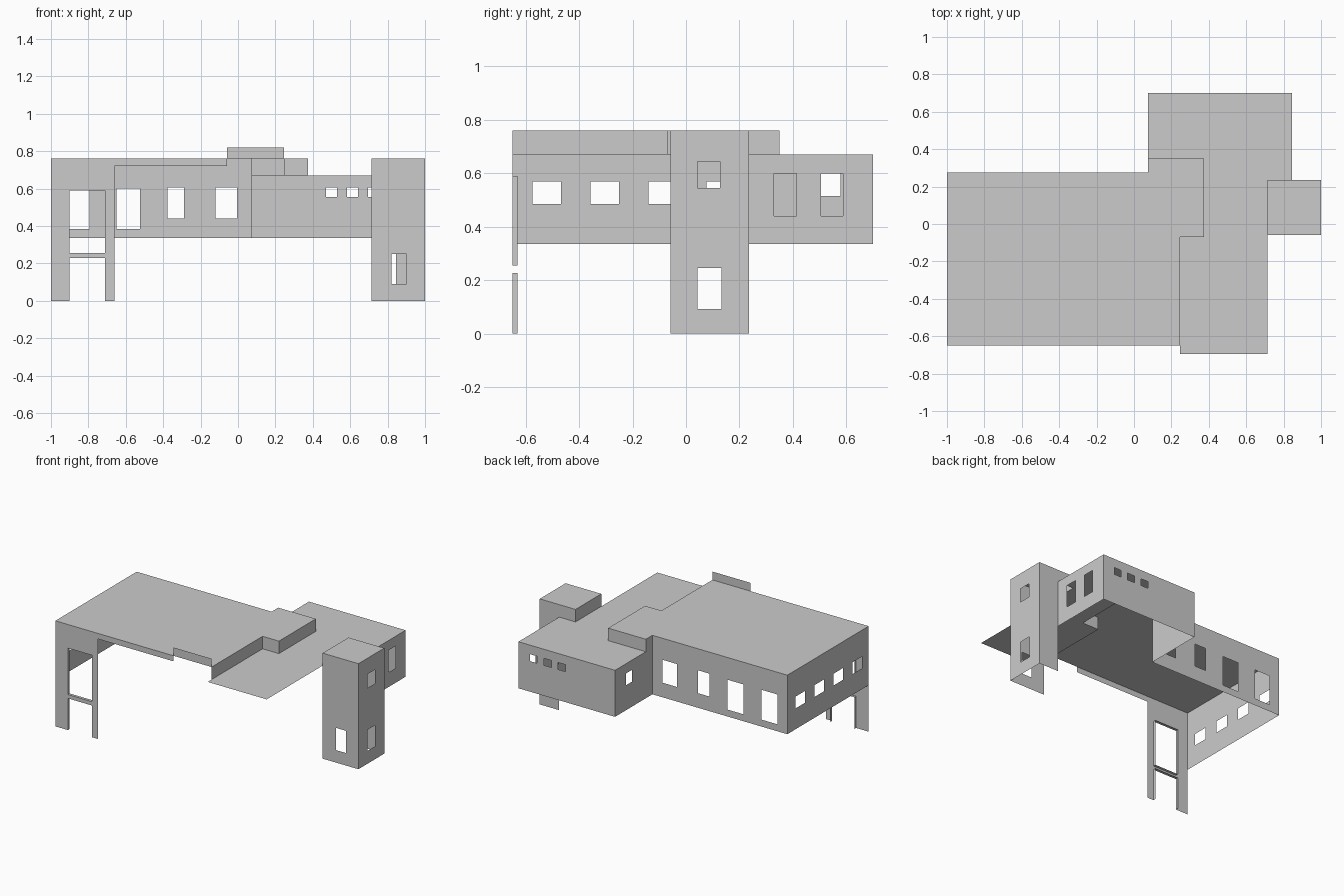
import bpy

if "Cube" in bpy.data.objects:
    bpy.data.objects.remove(bpy.data.objects["Cube"])

ROOF, LOW, SILL = 0.76, 0.67, 0.335
# plan lines
W, E = -1.0, 1.0
FRONT, BACK = -0.65, 0.275
TX, TY0, TY1 = 0.715, -0.058, 0.236     # tower west, front, back
BX0, BX1, BY = 0.075, 0.845, 0.70       # rear block


def make(name, faces):
    """Build an object from a list of faces given as point lists, sharing points."""
    index, polys = {}, []
    for f in faces:
        polys.append([index.setdefault(tuple(round(c, 5) for c in p), len(index)) for p in f])
    # setdefault evaluates len(index) before insertion, so indices are sequential
    me = bpy.data.meshes.new(name)
    me.from_pydata(list(index), [], polys)
    me.update()
    ob = bpy.data.objects.new(name, me)
    bpy.context.collection.objects.link(ob)
    return ob


def wall(name, side, pos, u0, u1, z0, z1, holes=(), reveal=0.0):
    """Thin wall facing 'front', 'back', 'left' or 'right' with (u0, u1, z0, z1) openings."""
    def pt(u, z, d=0.0):
        return (u, pos + d, z) if side in ('front', 'back') else (pos + d, u, z)

    us = sorted({u0, u1} | {u for h in holes for u in h[:2]})
    zs = sorted({z0, z1} | {z for h in holes for z in h[2:]})
    faces = []
    for a, b in zip(us, us[1:]):
        for c, d in zip(zs, zs[1:]):
            u, z = (a + b) / 2, (c + d) / 2
            if any(h[0] < u < h[1] and h[2] < z < h[3] for h in holes):
                continue
            q = [pt(a, c), pt(b, c), pt(b, d), pt(a, d)]
            faces.append(q if side in ('front', 'right') else q[::-1])
    # inner returns around each opening
    if reveal:
        for a, b, c, d in holes:
            ring = [(a, c), (b, c), (b, d), (a, d)]
            for p, q in zip(ring, ring[1:] + ring[:1]):
                if p[1] == q[1] == z0:
                    continue
                faces.append([pt(*p), pt(*q), pt(*q, reveal), pt(*p, reveal)])
    return make(name, faces)


def slab(name, z, outline):
    """Flat roof sheet from a counter-clockwise plan outline."""
    return make(name, [[(x, y, z) for x, y in outline]])


# roofs
slab("main_roof", ROOF, [(W, FRONT), (0.245, FRONT), (0.245, -0.07), (0.375, -0.07),
                         (0.375, 0.35), (BX0, 0.35), (BX0, BACK), (W, BACK)])
slab("low_roof", LOW, [(0.245, -0.695), (TX, -0.695), (TX, TY1), (BX1, TY1), (BX1, BY),
                       (BX0, BY), (BX0, 0.35), (0.375, 0.35), (0.375, -0.07), (0.245, -0.07)])
slab("tower_roof", ROOF, [(TX, TY0), (E, TY0), (E, TY1), (TX, TY1)])

# steps between the two roof levels
wall("roof_step_front_side", 'right', 0.245, FRONT, -0.07, LOW, ROOF)
wall("roof_step_front", 'front', -0.07, 0.245, 0.375, LOW, ROOF)
wall("roof_step_side", 'right', 0.375, -0.07, 0.35, LOW, ROOF)
wall("roof_step_back", 'back', 0.35, BX0, 0.375, LOW, ROOF)
wall("roof_step_corner", 'left', BX0, BACK, 0.35, LOW, ROOF)

# front edge: framed entrance, fascia and parapet
wall("entrance_frame", 'front', FRONT, W, -0.66, 0, ROOF,
     [(-0.9, -0.71, 0, 0.228), (-0.9, -0.71, 0.256, 0.59)], reveal=0.02)
wall("front_fascia", 'front', FRONT, -0.66, -0.06, 0.72, ROOF)
wall("front_parapet", 'front', FRONT, -0.06, 0.245, ROOF, 0.82)

# main walls
wall("west_wall", 'left', W, FRONT, BACK, SILL, ROOF,
     [(-0.575 + 0.217 * i, -0.467 + 0.217 * i, 0.485, 0.57) for i in range(4)])
wall("back_wall", 'back', BACK, W, BX0, SILL, ROOF,
     [(-0.92, -0.795, 0.385, 0.6), (-0.65, -0.525, 0.385, 0.6),
      (-0.378, -0.288, 0.44, 0.605), (-0.12, -0.005, 0.44, 0.605)])

# rear block walls
wall("block_west_wall", 'left', BX0, BACK, BY, SILL, LOW, [(0.505, 0.578, 0.515, 0.6)])
wall("block_back_wall", 'back', BY, BX0, BX1, SILL, LOW,
     [(0.47 + 0.113 * i, 0.528 + 0.113 * i, 0.555, 0.605) for i in range(3)])
wall("block_east_wall", 'right', BX1, TY1, BY, SILL, LOW,
     [(0.33, 0.413, 0.44, 0.6), (0.505, 0.588, 0.44, 0.6)])

# tower walls, open towards the building below the low roof
wall("tower_front_wall", 'front', TY0, TX, E, 0, ROOF, [(0.82, 0.9, 0.09, 0.25)])
wall("tower_east_wall", 'right', E, TY0, TY1, 0, ROOF,
     [(0.043, 0.133, 0.093, 0.245), (0.043, 0.128, 0.545, 0.645)])
wall("tower_back_wall", 'back', TY1, BX1, E, 0, ROOF)
wall("tower_upper_back", 'back', TY1, TX, BX1, LOW, ROOF)
wall("tower_upper_west", 'left', TX, TY0, TY1, LOW, ROOF)
